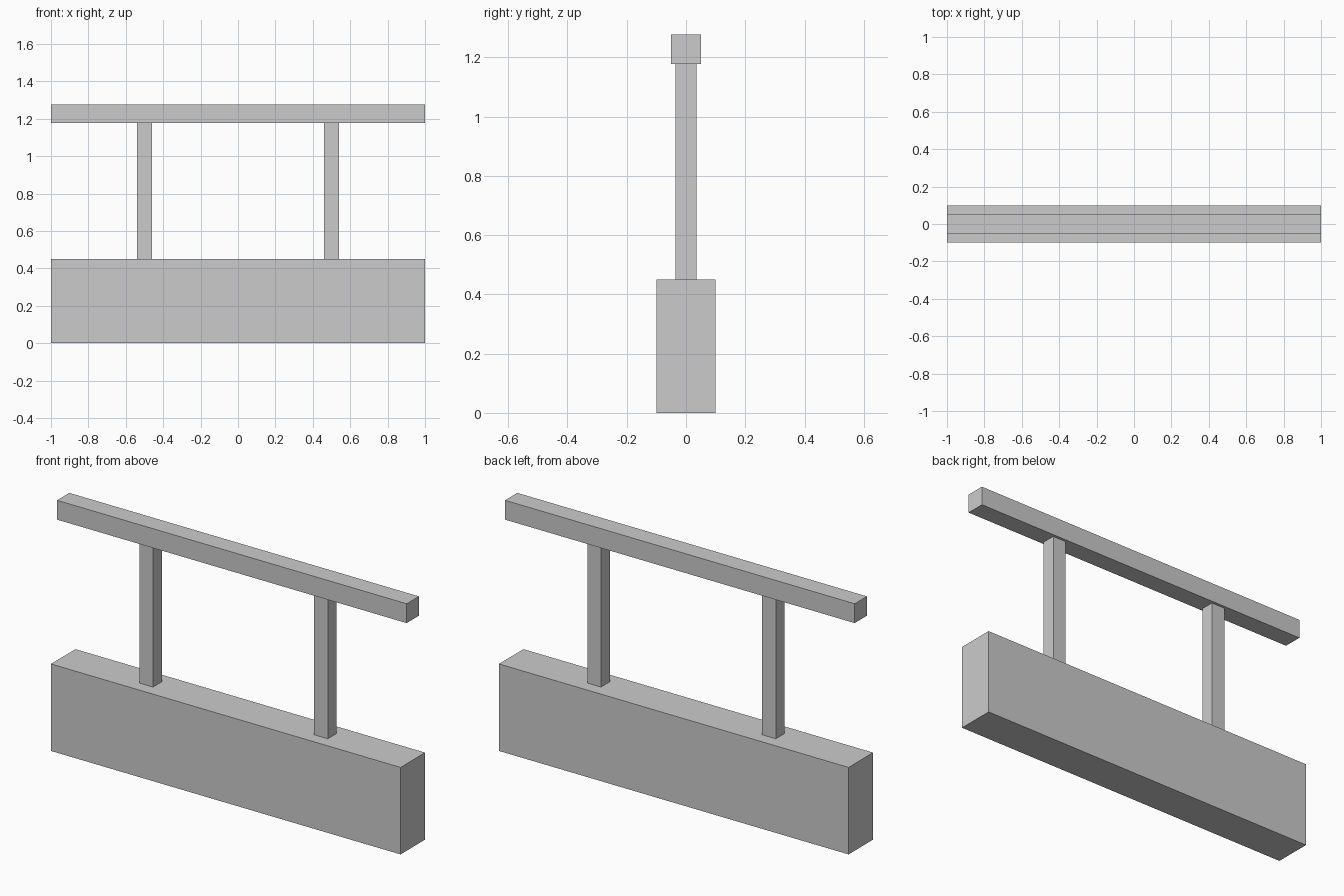
import bpy

if "Cube" in bpy.data.objects:
    bpy.data.objects.remove(bpy.data.objects["Cube"])


def box(name, x, y, z0, z1, cx=0.0):
    """Axis-aligned box of width x and depth y, spanning z0 to z1."""
    bpy.ops.mesh.primitive_cube_add(size=1, location=(cx, 0, (z0 + z1) / 2))
    ob = bpy.context.object
    ob.name = name
    ob.scale = (x, y, z1 - z0)
    bpy.ops.object.transform_apply(location=False, rotation=False, scale=True)
    return ob


BASE_TOP, RAIL_BOTTOM, RAIL_TOP = 0.45, 1.177, 1.277

# Low wall and handrail
box("base_wall", 2.0, 0.2, 0.0, BASE_TOP)
box("top_rail", 2.0, 0.1, RAIL_BOTTOM, RAIL_TOP)

# Two posts between wall and rail
for side, cx in (("left", -0.5), ("right", 0.5)):
    box(side + "_post", 0.078, 0.072, BASE_TOP, RAIL_BOTTOM, cx)
